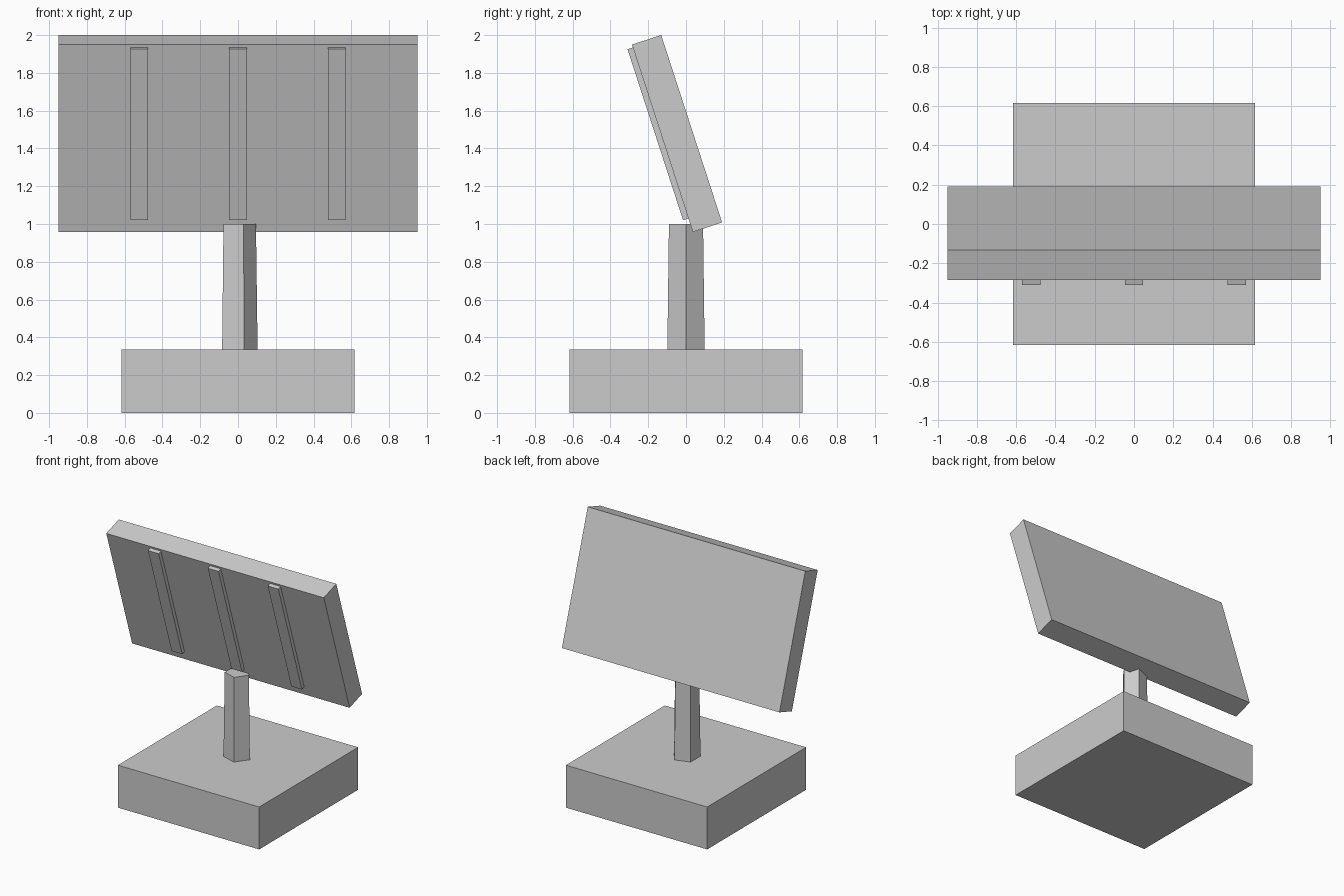
import bpy
import math
from mathutils import Matrix, Vector

cube = bpy.data.objects.get("Cube")
if cube:
    bpy.data.objects.remove(cube, do_unlink=True)

grey = bpy.data.materials.new("plain_grey")
grey.use_nodes = True
colour = (0.6, 0.6, 0.6, 1)
grey.diffuse_color = colour
grey.node_tree.nodes["Principled BSDF"].inputs["Base Color"].default_value = colour


def finish(name):
    obj = bpy.context.object
    obj.name = name
    obj.data.name = name
    obj.data.materials.append(grey)
    return obj


def box(name, size, centre, frame=Matrix()):
    """Box of the given size, placed inside a local frame."""
    bpy.ops.mesh.primitive_cube_add(size=1)
    obj = finish(name)
    obj.data.transform(Matrix.Diagonal((*size, 1)))
    obj.matrix_world = frame @ Matrix.Translation(Vector(centre))
    return obj


# Square plinth
BASE_TOP = 0.335
box("base", (1.234, 1.234, BASE_TOP), (0, 0, BASE_TOP / 2))

# Tapered five-sided post, slightly sunk into the plinth
POST_BOTTOM, POST_TOP = 0.32, 1.0
bpy.ops.mesh.primitive_cone_add(
    vertices=5, radius1=0.104, radius2=0.095, depth=POST_TOP - POST_BOTTOM,
    location=(0, 0, (POST_TOP + POST_BOTTOM) / 2))
post = finish("post")
# Turn one corner of the post towards +x
post.data.transform(Matrix.Rotation(math.radians(-90), 4, "Z"))

# Tilted panel
THICKNESS = 0.163
tilt = Matrix.Translation((0, -0.0475, 1.479)) @ Matrix.Rotation(math.radians(18), 4, "X")
box("panel", (1.9, THICKNESS, 1.043), (0, 0, 0), tilt)

# Three ribs standing proud of the panel's front face
RIB_DEPTH, SUNK = 0.03, 0.01
for side, label in ((-1, "right"), (0, "middle"), (1, "left")):
    y = -THICKNESS / 2 - RIB_DEPTH / 2 + SUNK / 2
    box(f"rib_{label}", (0.093, RIB_DEPTH + SUNK, 0.952), (side * 0.523, y, 0.0295), tilt)
